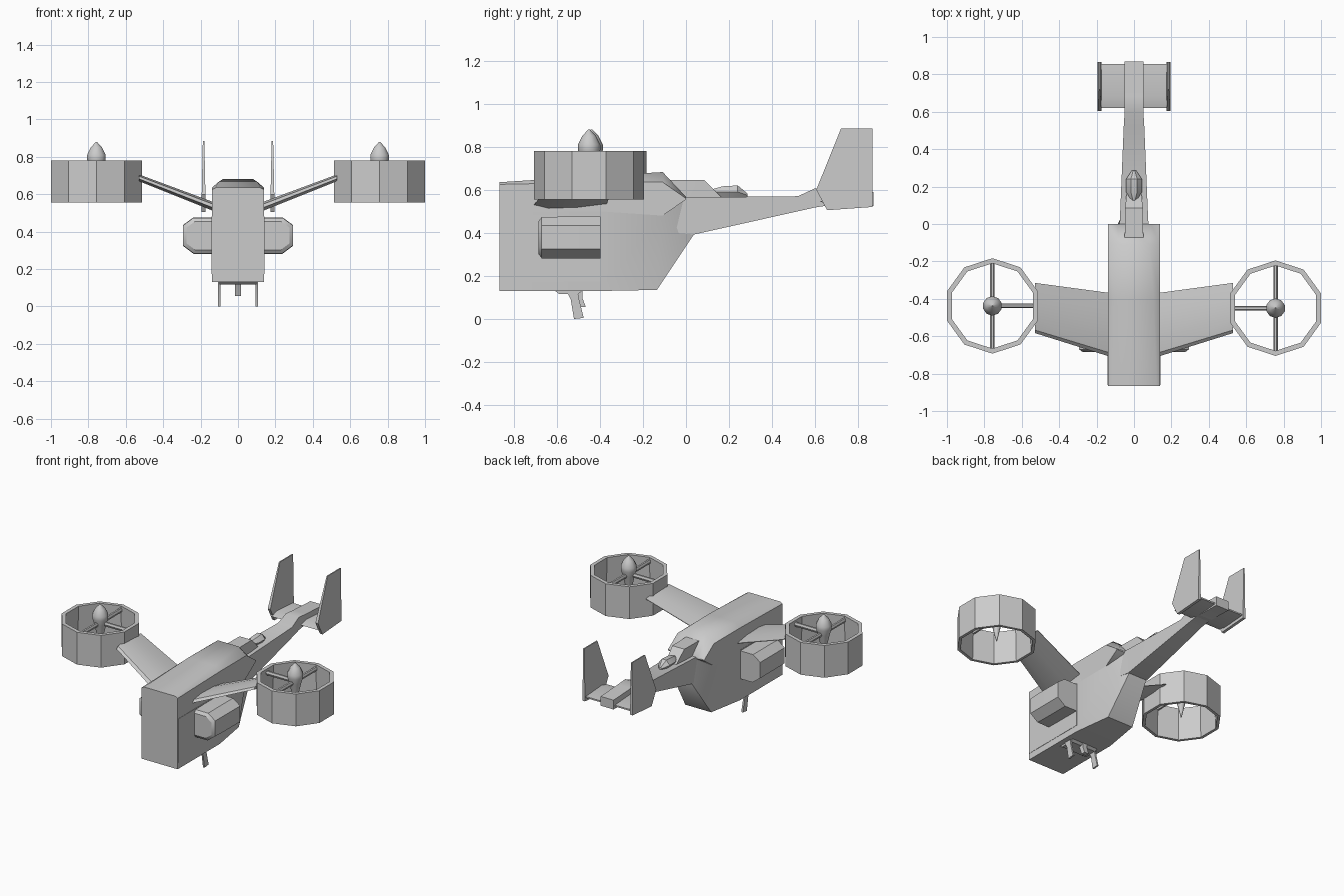
import bpy, bmesh, math
from mathutils import Vector

if "Cube" in bpy.data.objects:
    bpy.data.objects.remove(bpy.data.objects["Cube"])


def make(name, verts, faces, angle=35):
    mesh = bpy.data.meshes.new(name)
    bm = bmesh.new()
    vs = [bm.verts.new(v) for v in verts]
    for f in faces:
        bm.faces.new([vs[i] for i in f])
    bmesh.ops.remove_doubles(bm, verts=bm.verts, dist=1e-5)
    bmesh.ops.recalc_face_normals(bm, faces=bm.faces)
    bm.to_mesh(mesh)
    bm.free()
    ob = bpy.data.objects.new(name, mesh)
    bpy.context.collection.objects.link(ob)
    bpy.ops.object.select_all(action='DESELECT')
    ob.select_set(True)
    bpy.context.view_layer.objects.active = ob
    bpy.ops.object.shade_smooth_by_angle(angle=math.radians(angle))
    return ob


def loft(name, sections, angle=35, closed=False):
    """Skin equal-sized rings; cap the ends, or join last ring to first."""
    n, m = len(sections[0]), len(sections)
    verts = [p for s in sections for p in s]
    faces = []
    for k in range(m if closed else m - 1):
        a, b = k * n, (k + 1) % m * n
        for i in range(n):
            j = (i + 1) % n
            faces.append([a + i, a + j, b + j, b + i])
    if not closed:
        faces += [list(range(n)), list(range((m - 1) * n, m * n))]
    return make(name, verts, faces, angle)


def rect(y, w, z0, z1, x=0):
    return [(x - w, y, z0), (x + w, y, z0), (x + w, y, z1), (x - w, y, z1)]


def hexa(y, wb, wt, z0, zs, z1):
    return [(-wb, y, z0), (wb, y, z0), (wb, y, zs), (wt, y, z1), (-wt, y, z1), (-wb, y, zs)]


def slab(name, profile, x0, x1):
    """Extrude a (y, z) profile along x."""
    return loft(name, [[(x, y, z) for y, z in profile] for x in (x0, x1)])


def disc(cx, cy, r, z, n):
    return [(cx + r * math.cos(math.pi / 2 + math.tau * i / n),
             cy + r * math.sin(math.pi / 2 + math.tau * i / n), z) for i in range(n)]


# Lower hull, tapering to the tail boom
loft("lower_hull", [
    rect(-0.865, 0.14, 0.13, 0.5),
    rect(-0.4, 0.14, 0.13, 0.5),
    [(-0.1, -0.135, 0.135), (0.1, -0.135, 0.135), (0.14, -0.11, 0.48), (-0.14, -0.11, 0.48)],
    [(-0.07, 0.035, 0.39), (0.07, 0.035, 0.39), (0.07, 0.0, 0.56), (-0.07, 0.0, 0.56)]], 50)

# Upper hull with chamfered roof and sloped rear
loft("upper_hull", [
    hexa(-0.865, 0.14, 0.12, 0.48, 0.625, 0.635),
    hexa(-0.4, 0.14, 0.105, 0.48, 0.635, 0.665),
    hexa(-0.108, 0.14, 0.08, 0.48, 0.635, 0.682),
    hexa(0.0, 0.14, 0.09, 0.555, 0.56, 0.567)], 50)

# Rear deck and intake nub on the spine
loft("rear_deck", [rect(-0.08, 0.05, 0.54, 0.645), rect(0.085, 0.047, 0.54, 0.645),
                   rect(0.165, 0.04, 0.54, 0.565)])
loft("spine_nub", [
    [(x * w, y, zc + z * h) for x, z in ((-1, 0), (-.5, -1), (.5, -1), (1, 0), (.4, 1), (-.4, 1))]
    for y, w, zc, h in ((0.12, 0.01, 0.59, 0.012), (0.17, 0.042, 0.59, 0.026),
                        (0.24, 0.042, 0.59, 0.03), (0.285, 0.012, 0.575, 0.008))])

# Tail boom
loft("tail_boom", [
    rect(-0.05, 0.08, 0.4, 0.565), rect(0.035, 0.075, 0.392, 0.565),
    rect(0.52, 0.055, 0.5, 0.57), rect(0.6, 0.05, 0.518, 0.607),
    rect(0.68, 0.05, 0.53, 0.6), rect(0.87, 0.05, 0.525, 0.59)])

# Tailplane
slab("tailplane", [(0.62, 0.545), (0.68, 0.562), (0.855, 0.55), (0.855, 0.54), (0.68, 0.528)],
     -0.185, 0.185)

for side, s in (("left", -1), ("right", 1)):
    # Tail fin, thinner at the tip
    outline = [(0.605, 0.6), (0.655, 0.505), (0.865, 0.52), (0.865, 0.885), (0.72, 0.885)]
    loft(side + "_tail_fin", [
        [(s * (0.184 + d * (0.01 if z < 0.7 else 0.004)), y, z) for y, z in outline]
        for d in (-1, 1)])

    # Wing rising to the rotor duct
    def airfoil(x, y0, y1, z, t):
        c = y1 - y0
        return [(s * x, y0 + c * f, z + t * h) for f, h in
                ((0, -.3), (0.06, .5), (0.3, 1), (0.7, .8), (1, .1), (1, -.1), (0.6, -.8), (0.2, -1))]
    loft(side + "_wing", [airfoil(0.12, -0.712, -0.37, 0.53, 0.024),
                          airfoil(0.53, -0.583, -0.315, 0.688, 0.018)])

    # Ten-sided rotor duct
    cx, cy = s * 0.757, -0.444 - s * 0.006
    loft(side + "_rotor_duct", [disc(cx, cy, r, z, 10) for r, z in
                                ((0.255, 0.555), (0.255, 0.78), (0.228, 0.78), (0.235, 0.555))],
         closed=True)

    # Pointed hub with long lower spike
    loft(side + "_rotor_hub", [disc(cx, cy, r, z, 10) for r, z in
                               ((0.003, 0.585), (0.04, 0.745), (0.052, 0.785),
                                (0.052, 0.81), (0.032, 0.85), (0.003, 0.88))])

    # Three struts: fore, aft and inboard
    for tag, d in (("front", (0, -1)), ("rear", (0, 1)), ("inner", (-s, 0))):
        dv, pv, c = Vector((*d, 0)), Vector((-d[1], d[0], 0)), Vector((cx, cy, 0.752))
        loft(f"{side}_{tag}_strut", [
            [c + dv * r + pv * 0.012 * a + Vector((0, 0, 0.014 * b))
             for a, b in ((1, 0), (.5, 1), (-.5, 1), (-1, 0), (-.5, -1), (.5, -1))]
            for r in (0.02, 0.24)])

    # Engine pod on the hull side
    def pod(y, k):
        pts = ((0.12, 0.28), (0.235, 0.28), (0.295, 0.325), (0.295, 0.435), (0.24, 0.475), (0.12, 0.475))
        return [(s * (0.2 + (x - 0.2) * k), y, 0.378 + (z - 0.378) * k) for x, z in pts]
    loft(side + "_engine_pod", [pod(-0.685, 0.78), pod(-0.67, 0.98), pod(-0.58, 1), pod(-0.397, 1)])

    # Flush door panel
    slab(side + "_door_panel", [(-0.86, 0.175), (-0.395, 0.175), (-0.395, 0.48), (-0.86, 0.48)],
         s * 0.13, s * 0.142)

    # Landing leg
    slab(side + "_landing_leg", [(-0.56, 0.14), (-0.535, 0.09), (-0.52, 0.0), (-0.475, 0.005),
                                 (-0.495, 0.085), (-0.505, 0.14)], s * 0.094, s * 0.106)

# Centre gun leg and mounting plate
slab("centre_leg", [(-0.53, 0.14), (-0.51, 0.095), (-0.495, 0.055), (-0.465, 0.055),
                    (-0.48, 0.095), (-0.482, 0.14)], -0.017, 0.017)
slab("leg_mount", [(-0.61, 0.132), (-0.59, 0.117), (-0.5, 0.117), (-0.48, 0.132)], -0.1, 0.1)
